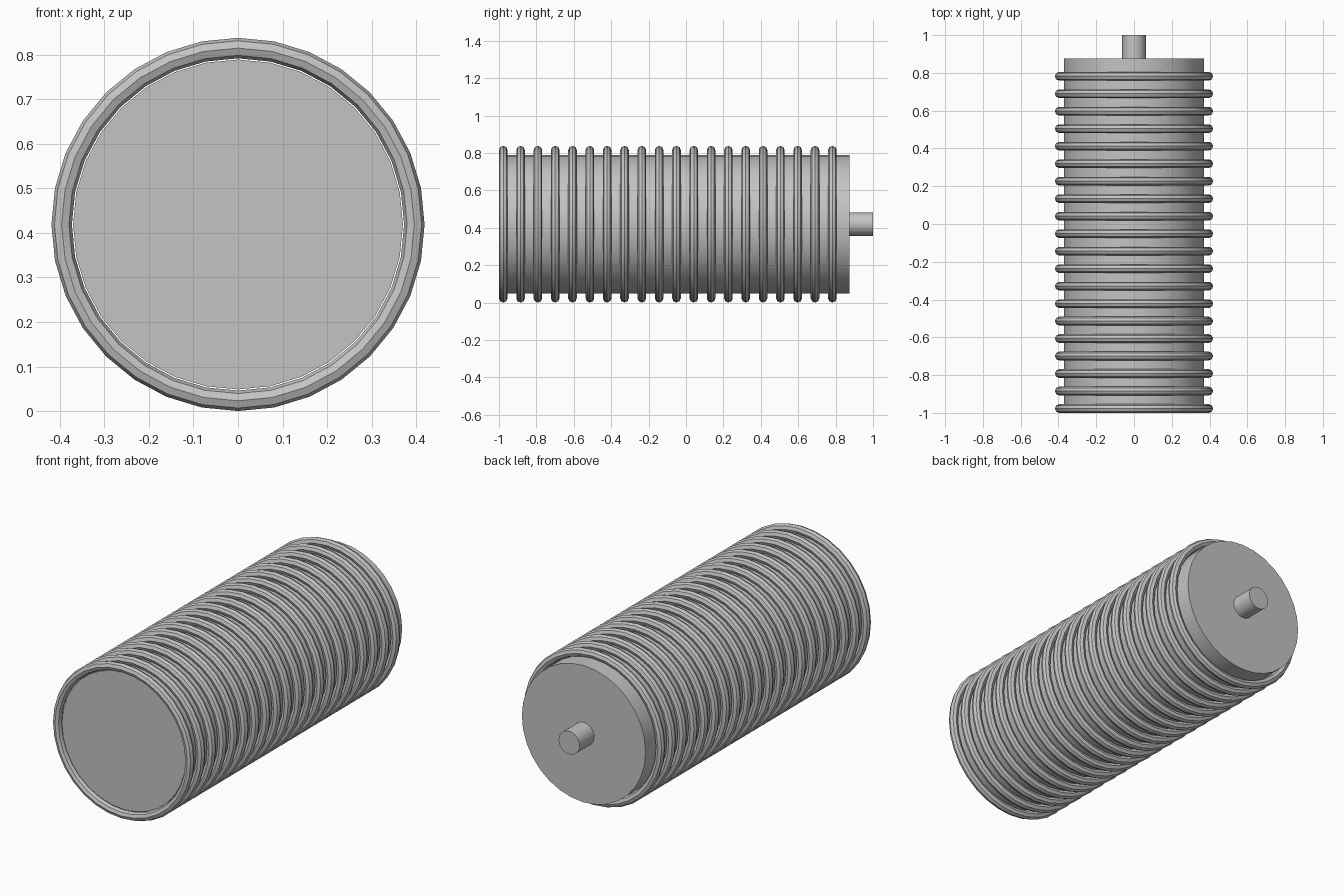
import bpy
from math import radians, pi

cube = bpy.data.objects.get("Cube")
if cube:
    bpy.data.objects.remove(cube, do_unlink=True)

AXIS_Z = 0.419      # height of the drum axis
PITCH = 0.0926      # spacing between rings
RINGS = 20
FRONT = -0.977      # front face of the drum
BACK = FRONT + RINGS * PITCH

grey = bpy.data.materials.new("plain grey")
grey.use_nodes = True
colour = (0.55, 0.55, 0.55, 1)
grey.diffuse_color = colour
grey.node_tree.nodes["Principled BSDF"].inputs["Base Color"].default_value = colour


def finish(name):
    """Name, colour and shade the active object."""
    obj = bpy.context.object
    obj.name = name
    obj.data.materials.append(grey)
    bpy.ops.object.transform_apply(location=False, rotation=True, scale=True)
    bpy.ops.object.shade_smooth_by_angle(angle=radians(30))
    return obj


def rod(name, radius, y0, y1):
    """Cylinder lying along y."""
    bpy.ops.mesh.primitive_cylinder_add(
        vertices=32, radius=radius, depth=y1 - y0,
        location=(0, (y0 + y1) / 2, AXIS_Z), rotation=(pi / 2, 0, 0))
    return finish(name)


# Drum body and the shaft at its back
rod("drum", 0.3704, FRONT, BACK)
rod("shaft", 0.0625, BACK, 1.0)

# Evenly spaced rings around the drum
for i in range(RINGS):
    bpy.ops.mesh.primitive_torus_add(
        major_segments=32, minor_segments=8,
        major_radius=0.396, minor_radius=0.023,
        location=(0, FRONT + i * PITCH, AXIS_Z), rotation=(pi / 2, 0, 0))
    finish(f"ring_{i + 1:02d}")
